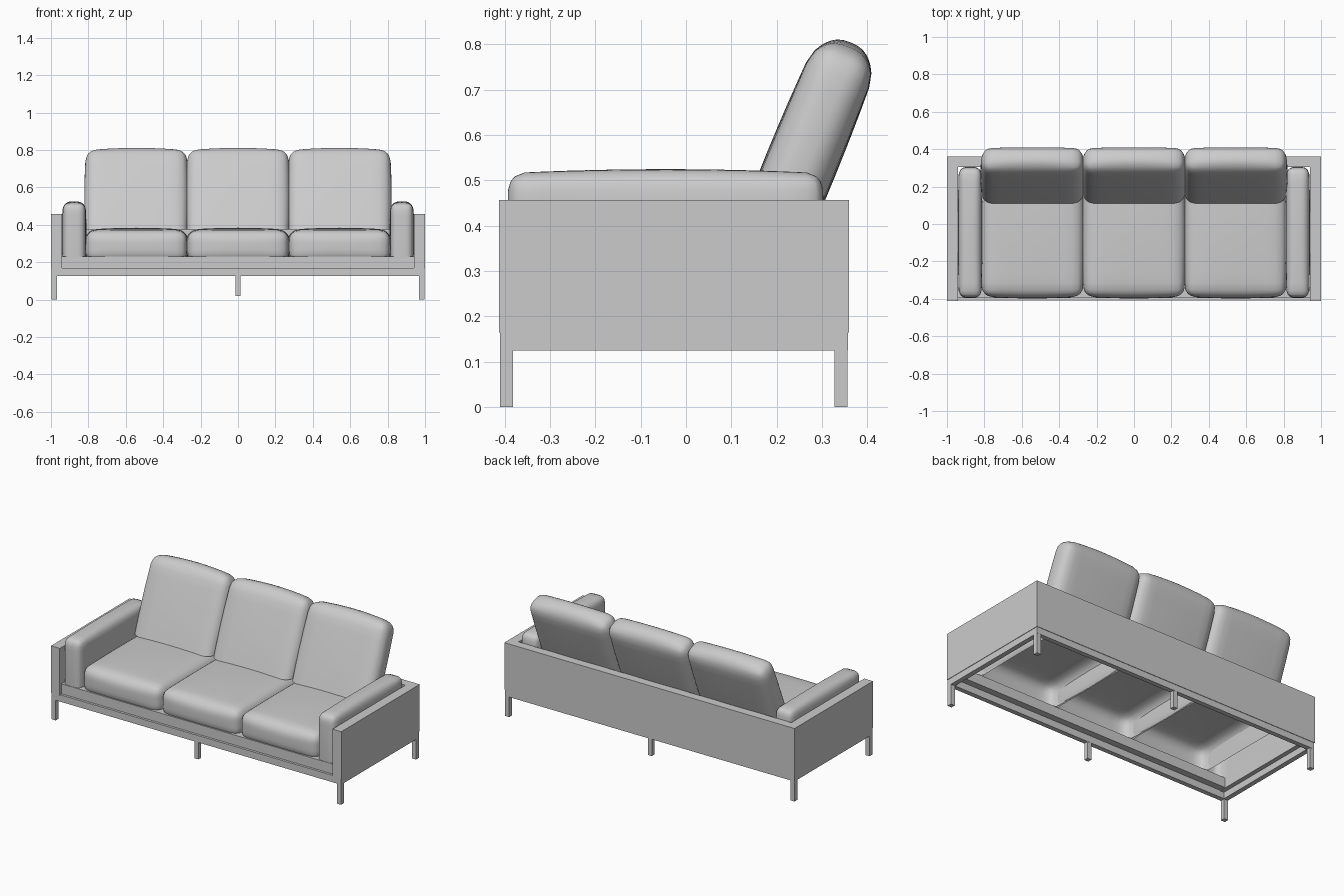
import bpy, bmesh, math
from mathutils import Vector, Matrix

if "Cube" in bpy.data.objects:
    bpy.data.objects.remove(bpy.data.objects["Cube"])


def link(name, bm):
    bmesh.ops.recalc_face_normals(bm, faces=bm.faces)
    me = bpy.data.meshes.new(name)
    bm.to_mesh(me)
    bm.free()
    ob = bpy.data.objects.new(name, me)
    bpy.context.collection.objects.link(ob)
    return ob


def box(name, x0, x1, y0, y1, z0, z1):
    bm = bmesh.new()
    bmesh.ops.create_cube(bm, size=1)
    for v in bm.verts:
        v.co = Vector(((x0 + x1) / 2 + v.co.x * (x1 - x0),
                       (y0 + y1) / 2 + v.co.y * (y1 - y0),
                       (z0 + z1) / 2 + v.co.z * (z1 - z0)))
    return link(name, bm)


def cushion(name, centre, size, r, bulge, cut, tilt=0):
    """Rounded box with swelling faces, open below the height cut."""
    bm = bmesh.new()
    bmesh.ops.create_cube(bm, size=2)
    bmesh.ops.subdivide_edges(bm, edges=bm.edges[:], cuts=13, use_grid_fill=True)
    half = [s / 2 - b for s, b in zip(size, bulge)]
    for v in bm.verts:
        # concentrate rows near the edges, then round the corners
        u = [math.sin(c * math.pi / 2) for c in v.co]
        p = Vector([a * h for a, h in zip(u, half)])
        core = Vector([max(-(h - r), min(h - r, c)) for c, h in zip(p, half)])
        d = p - core
        if d.length > 1e-6:
            p = core + d.normalized() * min(r, max(abs(c) for c in d))
        n = [c / h for c, h in zip(p, half)]
        for i in range(3):
            j, k = (i + 1) % 3, (i + 2) % 3
            p[i] += bulge[i] * n[i] * (1 - n[j] ** 2 * .9) * (1 - n[k] ** 2 * .9)
        v.co = p
    bmesh.ops.recalc_face_normals(bm, faces=bm.faces)
    bm.transform(Matrix.Translation(centre) @ Matrix.Rotation(tilt, 4, 'X'))
    bmesh.ops.bisect_plane(bm, geom=bm.verts[:] + bm.edges[:] + bm.faces[:],
                           plane_co=(0, 0, cut), plane_no=(0, 0, 1), clear_inner=True)
    for f in bm.faces:
        f.smooth = True
    return link(name, bm)


# Upholstered shell: back, arms and front rail
box("back_panel", -1, 1, 0.305, 0.36, 0.165, 0.457)
box("front_rail", -0.94, 0.94, -0.395, -0.34, 0.168, 0.23)
for s, side in ((-1, "left"), (1, "right")):
    xs = sorted((s * 0.94, s * 1.0))
    box(side + "_arm_panel", *xs, -0.412, 0.305, 0.165, 0.457)
    xs = sorted((s * 0.967, s * 0.997))
    box(side + "_base_rail", *xs, -0.41, 0.357, 0.125, 0.165)
    cushion(side + "_arm_cushion", (s * 0.876, -0.045, 0.350),
            (0.132, 0.70, 0.35), 0.036, (0.006, 0.005, 0.01), 0.228)

# Metal base: long rails and six legs
for y0, place in ((-0.41, "front"), (0.328, "back")):
    box(place + "_base_rail", -0.967, 0.967, y0, y0 + 0.029, 0.125, 0.168)
    for x, z0 in ((-0.983, 0), (0, 0.02), (0.983, 0)):
        box(place + "_leg", x - 0.014, x + 0.014, y0, y0 + 0.028, z0, 0.125)

# Three seat and three back cushions
for x in (-0.543, 0, 0.543):
    cushion("seat_cushion", (x, -0.048, 0.285), (0.558, 0.70, 0.198),
            0.055, (0.01, 0.012, 0.012), 0.228)
    cushion("back_cushion", (x, 0.2526, 0.533), (0.558, 0.159, 0.586),
            0.055, (0.01, 0.008, 0.02), 0.375, math.radians(-22.3))
